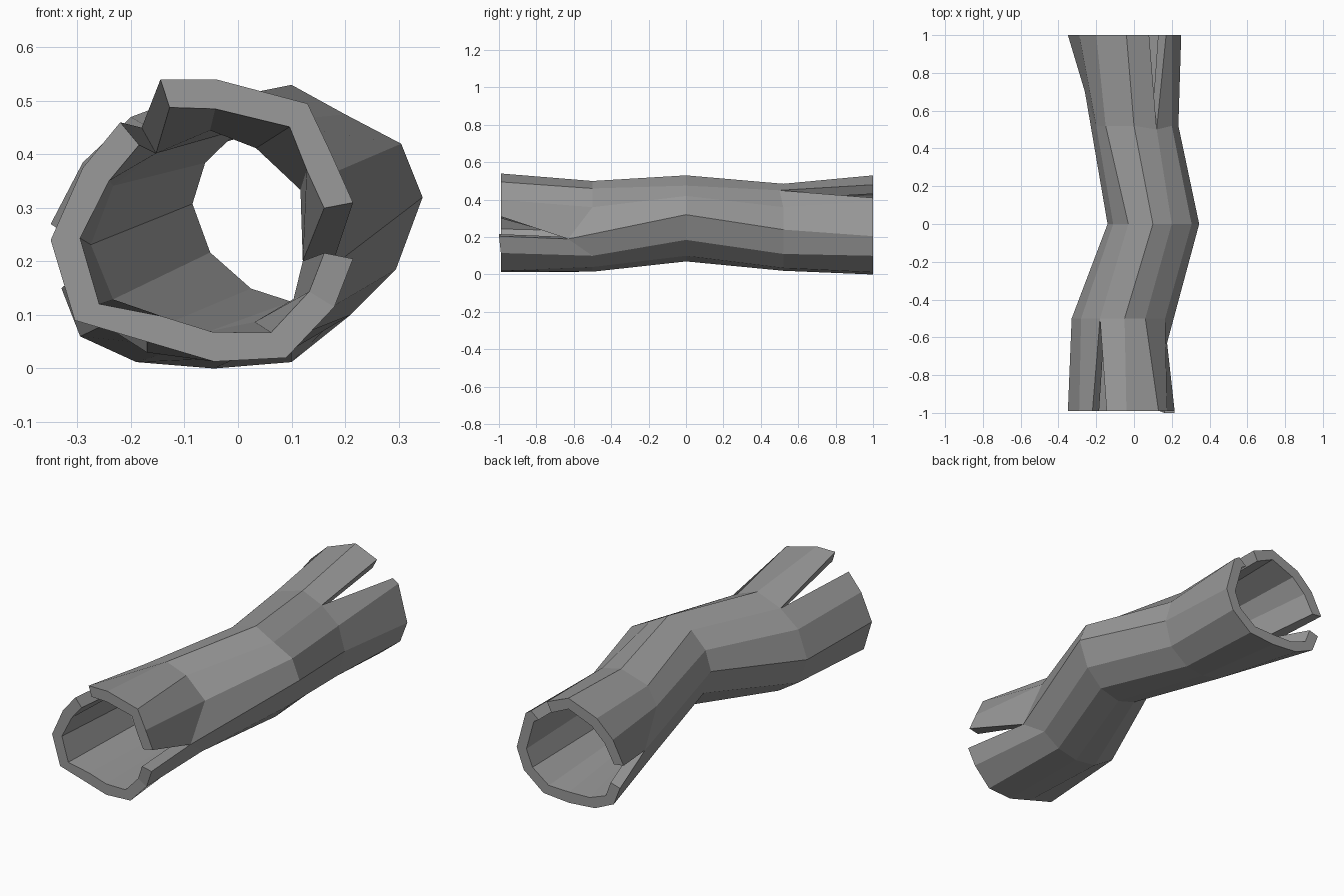
import bpy
import bmesh
from mathutils import Vector

default_cube = bpy.data.objects.get("Cube")
if default_cube:
    bpy.data.objects.remove(default_cube, do_unlink=True)

WALL = 0.055
UNIT = 0.01  # profiles are written in hundredths

# Outer cross-sections from front to back: top point first, then towards +x
front_end = [(-4, 54), (13, 49.5), (17.5, 40), (21.5, 31), (18, 11.5), (9, 2),
             (-4.5, 1.3), (-17, 5), (-30.5, 9), (-35, 24), (-29, 37.5), (-22, 46)]
front_bend = [(-5, 50), (6, 46), (16.5, 36), (17.5, 19), (15, 10), (6, 4),
              (-5, 1.5), (-17, 3), (-28, 10), (-33, 23), (-28, 37), (-18, 45)]
middle = [(10, 53), (20, 47.5), (30.5, 42), (34.5, 32), (29.5, 18.5), (21, 10),
          (10, 7), (0, 10), (-10, 19), (-14, 31), (-11, 41), (-3, 49)]
back_bend = [(0, 48.5), (12, 45), (20, 36), (23.5, 24), (20, 11), (10, 3.5),
             (0, 2), (-10, 4), (-19, 11), (-26, 21), (-20, 35), (-15, 44)]
back_end = [(-4, 53), (8, 48), (20, 39), (25, 20.5), (21, 10), (10, 1.2),
            (-4.5, 0), (-19, 1.2), (-29.5, 6), (-33, 15), (-29, 38.5), (-20, 47)]

stations = [(-99, front_end), (-50, front_bend), (0, middle),
            (52, back_bend), (100, back_end)]
LAST = len(stations) - 1
COLUMNS = len(middle)

# Cracks: (end ring, column) -> second lip point; apex ring, apex y
cracks = {
    (0, 3): ((21.5, -100, 20.5), 1, -63),
    (0, 11): ((-14.5, -99, 54), 1, -50),
    (LAST, 1): ((17, 100, 41), LAST - 1, 50),
    (LAST, 9): ((-35, 100, 27), LAST - 1, 70),
}
apex_y = {(ring, col): y for (end, col), (lip, ring, y) in cracks.items()}


def outer_point(ring, col, after):
    """Outer surface point; 'after' picks the second lip of a crack."""
    if after and (ring, col) in cracks:
        return Vector(cracks[ring, col][0]) * UNIT
    y, profile = stations[ring]
    x, z = profile[col]
    return Vector((x, apex_y.get((ring, col), y), z)) * UNIT


def ring_centre(ring):
    total = Vector()
    for col in range(COLUMNS):
        total += outer_point(ring, col, False)
    return total / COLUMNS


bm = bmesh.new()
made = {}


def vert(ring, col, after, inner):
    col %= COLUMNS
    after = after and (ring, col) in cracks
    key = (ring, col, after, inner)
    if key not in made:
        p = outer_point(ring, col, after)
        if inner:
            inward = ring_centre(ring) - p
            inward.y = 0
            p = p + inward.normalized() * WALL
        made[key] = bm.verts.new(p)
    return made[key]


# Outer and inner bark walls
for ring in range(LAST):
    for col in range(COLUMNS):
        for inner in (False, True):
            bm.faces.new((vert(ring, col, True, inner),
                          vert(ring, col + 1, False, inner),
                          vert(ring + 1, col + 1, False, inner),
                          vert(ring + 1, col, True, inner)))

# End rims
for ring in (0, LAST):
    for col in range(COLUMNS):
        bm.faces.new((vert(ring, col, True, False),
                      vert(ring, col + 1, False, False),
                      vert(ring, col + 1, False, True),
                      vert(ring, col, True, True)))

# Side walls of the cracks
for (end, col), (lip, apex, y) in cracks.items():
    for after in (False, True):
        bm.faces.new((vert(end, col, after, False),
                      vert(end, col, after, True),
                      vert(apex, col, False, True),
                      vert(apex, col, False, False)))

bmesh.ops.recalc_face_normals(bm, faces=bm.faces[:])
mesh = bpy.data.meshes.new("hollow_log")
bm.to_mesh(mesh)
bm.free()

log = bpy.data.objects.new("hollow_log", mesh)
bpy.context.collection.objects.link(log)

# Single flat grey
grey = bpy.data.materials.new("plain_grey")
grey.use_nodes = True
colour = (0.32, 0.32, 0.32, 1)
grey.diffuse_color = colour
grey.node_tree.nodes["Principled BSDF"].inputs["Base Color"].default_value = colour
mesh.materials.append(grey)
